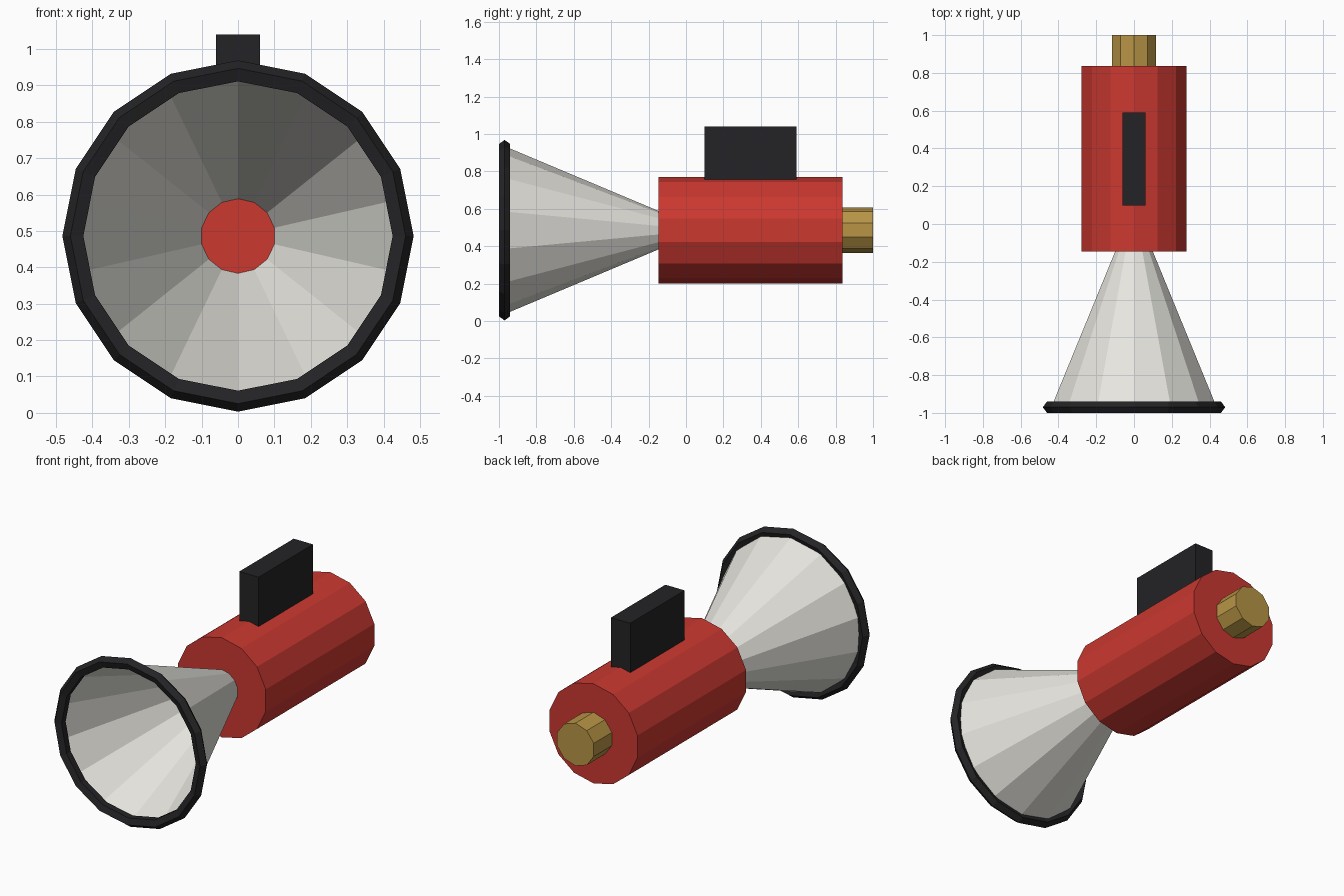
import bpy, bmesh
from math import sin, cos, tau

if "Cube" in bpy.data.objects:
    bpy.data.objects.remove(bpy.data.objects["Cube"])

AXIS_Z = 0.486  # height of the shared horn axis


def material(name, rgb):
    m = bpy.data.materials.new(name)
    m.diffuse_color = (*rgb, 1)
    m.use_nodes = True
    m.node_tree.nodes["Principled BSDF"].inputs["Base Color"].default_value = m.diffuse_color
    return m


red = material("red_paint", (0.60, 0.04, 0.03))
cream = material("cream_metal", (0.80, 0.79, 0.74))
black = material("black_rubber", (0.017, 0.017, 0.019))
brass = material("brass", (0.48, 0.30, 0.06))


def finish(bm, name, mat):
    bmesh.ops.recalc_face_normals(bm, faces=bm.faces)
    mesh = bpy.data.meshes.new(name)
    bm.to_mesh(mesh)
    bm.free()
    mesh.materials.append(mat)
    obj = bpy.data.objects.new(name, mesh)
    bpy.context.collection.objects.link(obj)
    return obj


def lathe(name, profile, sides, mat, caps=False, loop=False):
    """Revolve (radius, y) points about the horn axis, one corner pointing up."""
    bm = bmesh.new()
    rings = [[bm.verts.new((r * sin(tau * i / sides), y, AXIS_Z + r * cos(tau * i / sides)))
              for i in range(sides)] for r, y in profile]
    pairs = list(zip(rings, rings[1:]))
    if loop:
        pairs.append((rings[-1], rings[0]))
    for a, b in pairs:
        for i in range(sides):
            j = (i + 1) % sides
            bm.faces.new((a[i], a[j], b[j], b[i]))
    if caps:
        bm.faces.new(rings[0])
        bm.faces.new(rings[-1])
    return finish(bm, name, mat)


# Main body and rear cap
lathe("body", [(0.285, -0.146), (0.285, 0.836)], 14, red, caps=True)
lathe("rear_cap", [(0.122, 0.80), (0.122, 1.0)], 10, brass, caps=True)

# Open flared bell, a single thin sheet
lathe("bell", [(0.449, -0.97), (0.1025, -0.146), (0.094, -0.126)], 14, cream)

# Five-sided ring around the bell mouth
ring = [(0.4507 + 0.0318 * cos(tau * k / 5), -0.97 + 0.0318 * sin(tau * k / 5)) for k in range(5)]
lathe("bell_rim", ring, 16, black, loop=True)

# Block handle on top
bm = bmesh.new()
bmesh.ops.create_cube(bm, size=1)
bmesh.ops.scale(bm, vec=(0.122, 0.492, 0.30), verts=bm.verts)
bmesh.ops.translate(bm, vec=(0, 0.345, 0.89), verts=bm.verts)
finish(bm, "handle", black)
